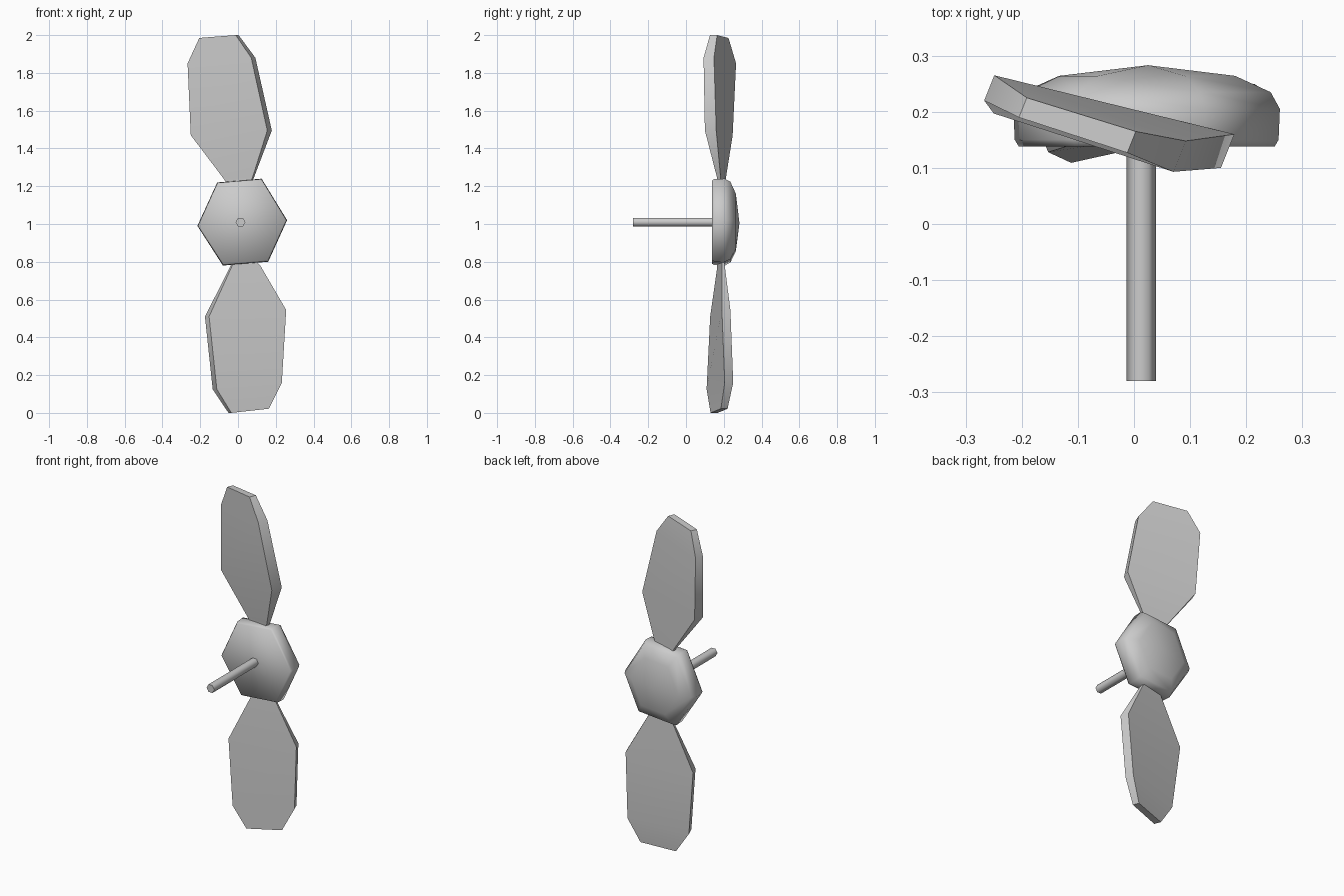
import bpy, bmesh, math

cube = bpy.data.objects.get("Cube")
if cube:
    bpy.data.objects.remove(cube, do_unlink=True)

grey = bpy.data.materials.new("light_grey")
grey.use_nodes = True
COLOR = (0.6, 0.6, 0.6, 1)
grey.diffuse_color = COLOR
grey.node_tree.nodes["Principled BSDF"].inputs["Base Color"].default_value = COLOR


def loft(name, rings, angle, apex=None):
    """Skin a list of equal-length rings; close the start, and end in a cap or a point."""
    bm = bmesh.new()
    loops = [[bm.verts.new(p) for p in ring] for ring in rings]
    n = len(loops[0])
    for a, b in zip(loops, loops[1:]):
        for i in range(n):
            j = (i + 1) % n
            bm.faces.new((a[i], a[j], b[j], b[i]))
    bm.faces.new(loops[0][::-1])
    if apex:
        tip = bm.verts.new(apex)
        for i in range(n):
            bm.faces.new((loops[-1][i], loops[-1][(i + 1) % n], tip))
    else:
        bm.faces.new(loops[-1])
    bmesh.ops.recalc_face_normals(bm, faces=bm.faces)
    mesh = bpy.data.meshes.new(name)
    bm.to_mesh(mesh)
    bm.free()
    mesh.materials.append(grey)
    obj = bpy.data.objects.new(name, mesh)
    bpy.context.collection.objects.link(obj)
    bpy.ops.object.select_all(action="DESELECT")
    obj.select_set(True)
    bpy.context.view_layer.objects.active = obj
    bpy.ops.object.shade_smooth_by_angle(angle=math.radians(angle))
    return obj


def blade(name, stations, lean):
    """Each station: front corners of the two edges and the thickness at each."""
    rings = []
    for (xa, ya, za, ta), (xb, yb, zb, tb) in stations:
        rings.append([(xa, ya, za), (xb, yb, zb),
                      (xb + lean * tb, yb + tb, zb),
                      (xa + lean * ta, ya + ta, za)])
    loft(name, rings, 40)


# Hub: six-sided, flat in front and domed behind
CX, CZ = 0.025, 1.005
outline = [(0.26, 1.02), (0.125, 1.24), (-0.11, 1.22),
           (-0.215, 0.99), (-0.08, 0.78), (0.16, 0.80)]
hub_rings = [[(CX + (x - CX) * s, y, CZ + (z - CZ) * s) for x, z in outline]
             for s, y in ((0.96, 0.138), (0.99, 0.15), (1, 0.205), (0.93, 0.235), (0.66, 0.264))]
loft("hub", hub_rings, 75, (CX, 0.283, CZ))

# Shaft: slim hexagonal rod out of the front of the hub
shaft = [[(0.013 + 0.026 * math.cos(k * math.pi / 3), y,
           1.01 + 0.026 * math.sin(k * math.pi / 3)) for k in range(6)]
         for y in (-0.28, 0.15)]
loft("shaft", shaft, 65)

# Blades: pitched, tapered plates, each from root to tip
blade("upper_blade", [
    ((-0.06, 0.195, 1.21, 0.015), (0.065, 0.165, 1.22, 0.02)),
    ((-0.072, 0.195, 1.235, 0.015), (0.078, 0.163, 1.25, 0.02)),
    ((-0.25, 0.197, 1.47, 0.05), (0.155, 0.10, 1.495, 0.06)),
    ((-0.267, 0.22, 1.85, 0.045), (0.07, 0.093, 1.88, 0.055)),
    ((-0.205, 0.19, 1.985, 0.035), (-0.012, 0.127, 2.0, 0.038)),
], 0.4)
blade("lower_blade", [
    ((0.10, 0.19, 0.80, 0.015), (-0.025, 0.165, 0.79, 0.02)),
    ((0.118, 0.19, 0.78, 0.015), (-0.035, 0.165, 0.77, 0.02)),
    ((0.255, 0.19, 0.545, 0.045), (-0.153, 0.128, 0.51, 0.055)),
    ((0.232, 0.205, 0.16, 0.045), (-0.112, 0.109, 0.125, 0.055)),
    ((0.163, 0.185, 0.022, 0.035), (-0.035, 0.13, 0.0, 0.038)),
], -0.4)
